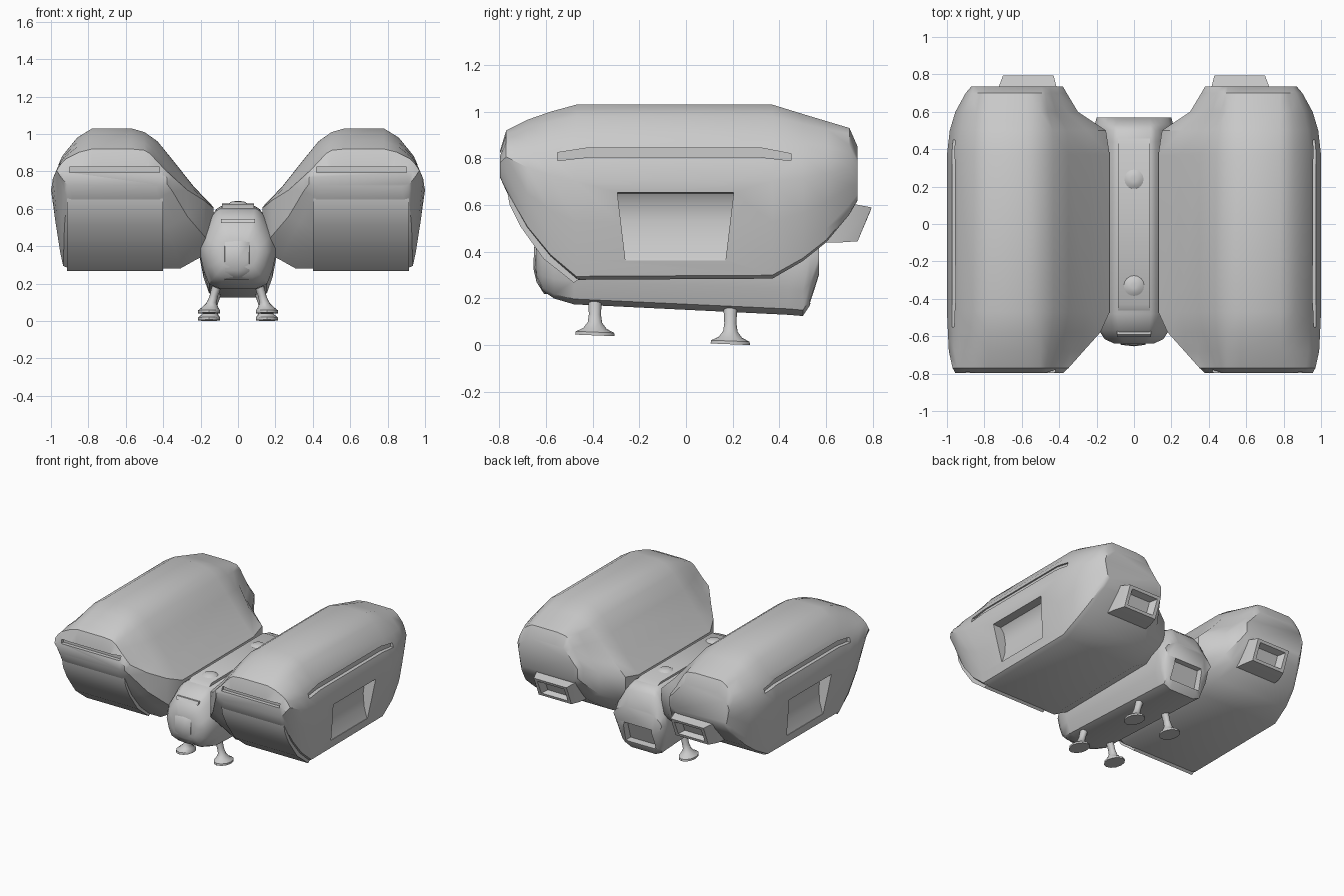
import bpy, bmesh, math

if "Cube" in bpy.data.objects:
    bpy.data.objects.remove(bpy.data.objects["Cube"])


def skin(name, rings, mirror=False, angle=38):
    """Closed mesh through a list of equal-length rings of 3D points."""
    bm = bmesh.new()
    loops = [[bm.verts.new(p) for p in r] for r in rings]
    n = len(rings[0])
    for a, b in zip(loops, loops[1:]):
        for i in range(n):
            j = (i + 1) % n
            bm.faces.new((a[i], a[j], b[j], b[i]))
    bm.faces.new(loops[0][::-1])
    bm.faces.new(loops[-1])
    bmesh.ops.remove_doubles(bm, verts=bm.verts, dist=1e-4)
    bmesh.ops.recalc_face_normals(bm, faces=bm.faces)
    me = bpy.data.meshes.new(name)
    bm.to_mesh(me)
    bm.free()
    ob = bpy.data.objects.new(name, me)
    bpy.context.collection.objects.link(ob)
    smooth(ob, angle)
    if mirror:
        ob.modifiers.new("mirror", 'MIRROR')
    return ob


def smooth(ob, angle=38):
    bpy.ops.object.select_all(action='DESELECT')
    ob.select_set(True)
    bpy.context.view_layer.objects.active = ob
    bpy.ops.object.shade_smooth_by_angle(angle=math.radians(angle))


def prism(name, pts, axis, lo, hi, mirror=False):
    """Extrude a 2D outline along x (y,z pairs) or y (x,z pairs)."""
    put = {'X': lambda d, a, b: (d, a, b), 'Y': lambda d, a, b: (a, d, b)}[axis]
    return skin(name, [[put(d, a, b) for a, b in pts] for d in (lo, hi)], mirror)


def cut(ob, cutters, angle=50):
    """Subtract the cutters, keep the result and remove the cutters."""
    for c in cutters:
        m = ob.modifiers.new("cut", 'BOOLEAN')
        m.operation, m.object, m.solver = 'DIFFERENCE', c, 'EXACT'
    dg = bpy.context.evaluated_depsgraph_get()
    me = bpy.data.meshes.new_from_object(ob.evaluated_get(dg))
    ob.modifiers.clear()
    ob.data = me
    for c in cutters:
        bpy.data.objects.remove(c)
    smooth(ob, angle)


# side pod: one cross-section, squeezed along y by the side and top outlines
section = [(.13, .60), (.24, .72), (.35, .86), (.43, .96), (.50, 1.01), (.57, 1.03),
           (.78, 1.03), (.86, .98), (.94, .88), (.97, .81), (1.0, .70), (.975, .52),
           (.95, .36), (.935, .29), (.90, .275), (.31, .275), (.23, .32), (.13, .37)]
stations = [(-.797, .72, .83, .38, .955), (-.77, .66, .92, .35, .97), (-.68, .50, .965, .27, .99),
            (-.58, .375, 1.0, .18, .995), (-.47, .28, 1.03, .13, 1.0),
            (.37, .285, 1.03, .13, 1.0), (.50, .36, .99, .15, .985), (.60, .44, .96, .30, .955),
            (.70, .56, .93, .36, .90), (.735, .62, .85, .38, .87)]


def squeeze(x, xi, xo):
    if x < .50:
        return xi + (x - .13) * (.50 - xi) / .37
    return .78 + (x - .78) * (xo - .78) / .22 if x > .78 else x


rings = [[(squeeze(x, xi, xo), y, zb + (z - .275) / .755 * (zt - zb)) for x, z in section]
         for y, zb, zt, xi, xo in stations]
pod = skin("side_pods", rings)

# pod cut-outs: front slot, long side groove, scooped side window
slot = prism("slot_cutter", [(.42, .795), (.90, .795), (.90, .825), (.42, .825)], 'Y', -.9, -.77)
groove = prism("groove_cutter", [(-.55, .79), (-.42, .805), (.32, .805), (.45, .79),
                                 (.45, .82), (.32, .845), (-.42, .845), (-.55, .825)], 'X', .945, 1.1)
scoop = [(1.1, .66), (.93, .65), (.905, .61), (.90, .53), (.915, .44), (.945, .362), (1.1, .36)]
window = skin("window_cutter", [[(x, s * (.25 - (.66 - z) * .12) - .045, z) for x, z in scoop]
                                for s in (-1, 1)])
cut(pod, [slot, groove, window])
pod.modifiers.new("mirror", 'MIRROR')

# plates on the lower pod fronts
prism("front_plates", [(-.765, .655), (-.755, .60), (-.71, .51), (-.61, .37), (-.48, .267),
                       (-.45, .29), (-.58, .40), (-.67, .54), (-.72, .655)],
      'X', .40, .915, mirror=True)


# hollow rear exhausts
def rect(x0, x1, yt, zt, yb, zb):
    return [(x0, yb, zb), (x1, yb, zb), (x1, yt, zt), (x0, yt, zt)]


skin("rear_exhausts", [rect(.40, .74, .62, .63, .58, .44), rect(.41, .73, .715, .605, .66, .44),
                       rect(.43, .70, .795, .59, .735, .445), rect(.455, .675, .788, .57, .741, .465),
                       rect(.48, .65, .735, .56, .70, .48)], mirror=True, angle=20)

# central body, squarer towards the tail
half = [(.10, .14), (.155, .165), (.185, .25), (.21, .38), (.19, .47), (.145, .56), (.115, .60), (.09, .615)]
outline = half + [(-x, z) for x, z in reversed(half)]
body_st = [(-.64, .29, .44, .5), (-.615, .235, .50, .75), (-.565, .20, .56, .9), (-.48, .175, .605, 1),
           (.44, .13, .615, 1), (.50, .125, .60, 1), (.53, .17, .57, 1), (.57, .30, .46, .95)]
body = skin("central_body", [[(x * w, y, zb + (z - .14) / .475 * (zt - zb)) for x, z in outline]
                             for y, zb, zt, w in body_st])
cut(body, [skin("rear_recess_cutter", [
    [(-.14, .7, .17), (.14, .7, .17), (.125, .7, .35), (-.125, .7, .35)],
    [(-.12, .48, .185), (.12, .48, .185), (.11, .535, .33), (-.11, .535, .33)]])])

# raised spine, nose block and brow strip
prism("spine", [(-.47, .60), (-.43, .625), (.42, .628), (.48, .60)], 'X', -.085, .085)
skin("nose_block", [[(-.085, y + .05, z), (-.07, y, z), (0, y - .008, z), (.06, y, z), (.08, y + .05, z)]
                    for y, z in [(-.60, .22), (-.632, .27), (-.646, .33), (-.642, .42), (-.60, .46)]], angle=60)
prism("brow_strip", [(-.605, .525), (-.59, .545), (-.54, .545), (-.54, .525)], 'X', -.09, .09)

# domes on the spine
for i, y in enumerate((.24, -.33)):
    rad = [(.06, .61), (.055, .625), (.035, .638), (.015, .641)]
    skin(f"spine_dome_{i + 1}", [[(r * math.cos(k * math.pi / 8), y + r * math.sin(k * math.pi / 8), z)
                                  for k in range(16)] for r, z in rad])

# four splayed legs with flared feet
for label, y, z0 in (("front", -.39, .042), ("rear", .19, .004)):
    leg = [(0, .06, .085, .155), (.014, .06, .082, .155), (.03, .045, .05, .15),
           (.055, .027, .031, .142), (.09, .023, .026, .13), (.13, .025, .028, .118), (.19, .03, .034, .10)]
    skin(f"{label}_legs", [[(cx + rx * math.cos(k * math.pi / 6), y + ry * math.sin(k * math.pi / 6),
                             z0 + dz - .04 * ry * math.sin(k * math.pi / 6)) for k in range(12)]
                           for dz, rx, ry, cx in leg], mirror=True)
